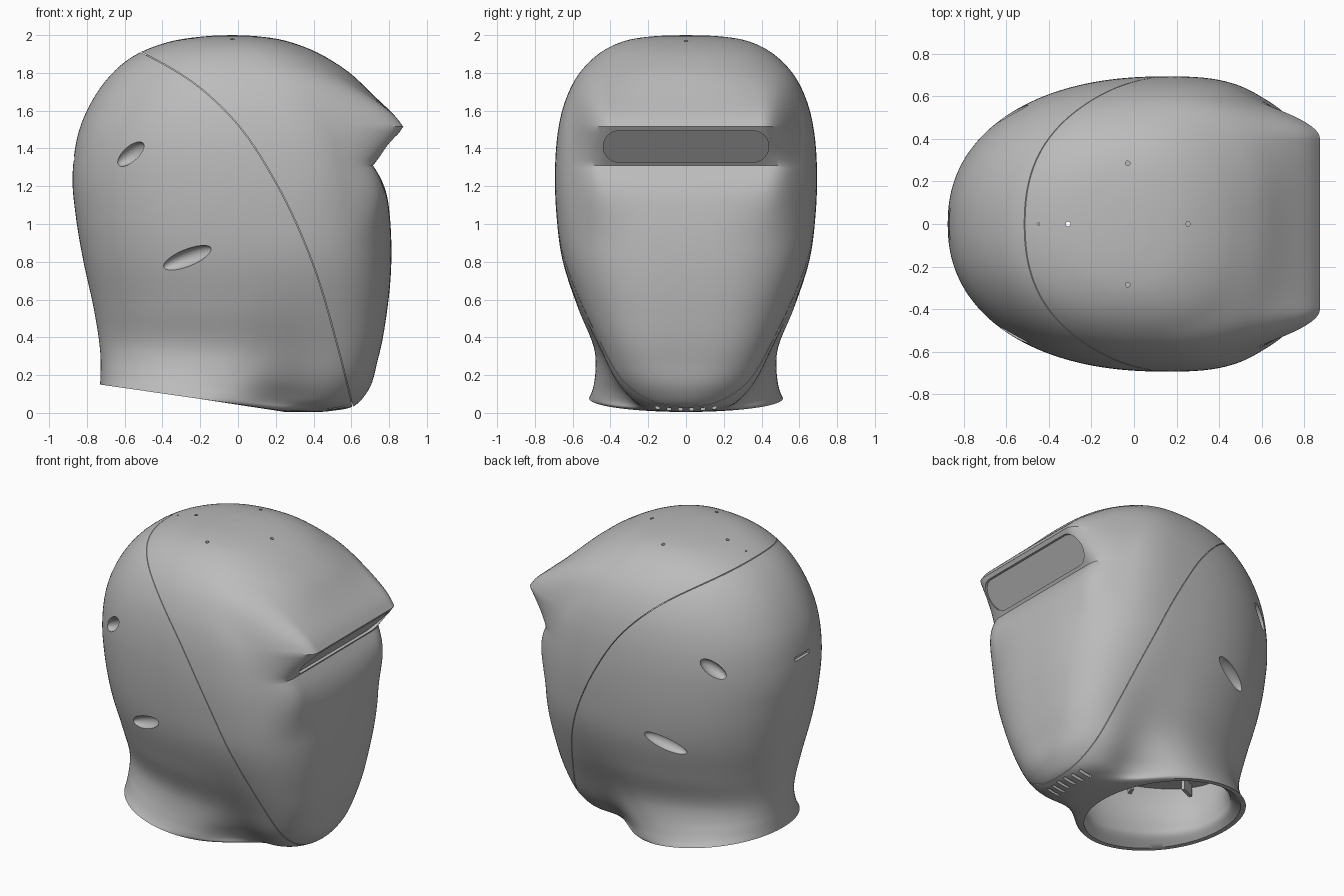
import bpy, bmesh, math
from mathutils import Vector, Matrix
from mathutils.bvhtree import BVHTree

if "Cube" in bpy.data.objects:
    bpy.data.objects.remove(bpy.data.objects["Cube"])

GREY = (0.5, 0.5, 0.5, 1)
grey = bpy.data.materials.new("shell grey")
grey.use_nodes = True
grey.diffuse_color = GREY
grey.node_tree.nodes["Principled BSDF"].inputs["Base Color"].default_value = GREY


def make_object(name, bm):
    bmesh.ops.recalc_face_normals(bm, faces=bm.faces)
    mesh = bpy.data.meshes.new(name)
    bm.to_mesh(mesh)
    bm.free()
    mesh.materials.append(grey)
    obj = bpy.data.objects.new(name, mesh)
    bpy.context.collection.objects.link(obj)
    return obj


def smooth(a, b, v):
    t = min(max((v - a) / (b - a), 0), 1)
    return t * t * (3 - 2 * t)


def spline(rows, steps):
    """Smooth curve through rows, spaced by the distance in their first five values."""
    rows = [Vector(r) for r in rows]
    h = [Vector((q - p)[:5]).length for p, q in zip(rows, rows[1:])]
    d = [(q - p) / s for p, q, s in zip(rows, rows[1:], h)]
    m = [d[0]] + [(d[i - 1] * h[i] + d[i] * h[i - 1]) / (h[i - 1] + h[i])
                  for i in range(1, len(d))] + [d[-1]]
    out = []
    for i, s in enumerate(h):
        for k in range(steps):
            t = k / steps
            e = t * t * (3 - 2 * t)
            out.append(rows[i] * (1 - e) + rows[i + 1] * e
                       + (m[i] * (t * (1 - t) ** 2) - m[i + 1] * (t * t * (1 - t))) * s)
    return out + [rows[-1]]


# Helmet sections: front x, front z, back x, back z, half width, widest x,
# front squareness, pinch between jaw and neck
ROWS = [
    (-.02, 2.0, -.04, 2.0, .01, -.03, 2, 0),
    (.10, 1.994, -.17, 1.994, .17, -.02, 2.1, 0),
    (.27, 1.965, -.37, 1.963, .34, 0, 2.3, 0),
    (.48, 1.875, -.58, 1.872, .495, .04, 2.4, 0),
    (.62, 1.77, -.695, 1.765, .585, .09, 2.5, 0),
    (.705, 1.62, -.79, 1.62, .65, .12, 2.6, 0),
    (.738, 1.515, -.835, 1.515, .674, .13, 2.75, 0),
    (.765, 1.31, -.873, 1.31, .693, .14, 2.9, 0),
    (.78, 1.22, -.876, 1.22, .694, .15, 2.9, 0),
    (.803, 1.05, -.86, 1.05, .686, .15, 2.9, 0),
    (.812, .81, -.82, .81, .654, .15, 2.9, 0),
    (.79, .545, -.765, .56, .574, .12, 3, .02),
    (.74, .28, -.733, .36, .488, .06, 3, .09),
    (.69, .12, -.727, .28, .484, -.03, 2.4, .2),
    (.62, .04, -.727, .235, .49, -.1, 2.1, .28),
    (.49, .01, -.728, .195, .499, -.15, 2, .27),
    (.28, .005, -.73, .15, .513, -.22, 2, 0),
]
SEGS = 160


def brow_offset(z):
    """How far the middle of the face stands off the round head."""
    if z > 1.515:
        return .137 * max(1 - (z - 1.515) / .36, 0) ** 1.25
    if z > 1.31:
        return -.05 + .187 * (z - 1.31) / .205
    return -.05 * max((z - 1.1) / .21, 0) ** 2


def inset_rows(t):
    rows = []
    for i, (f, fz, b, bz, w, c, n, pinch) in enumerate(ROWS):
        last = i == len(ROWS) - 1
        s = t * .45 if last else t
        drop = t * .85 * smooth(1.3, 1.9, fz)
        lift = t * .65 if fz < .15 and not last else 0
        rows.append((max(f - s, c + .005), fz - drop + lift, min(b + s, c - .005), bz - drop,
                     max(w - s, .005), c, n, pinch))
    return rows


def ring_points(row, with_brow):
    f, fz, b, bz, w, c, n, pinch = row
    back_n = 2.05 + .17 * smooth(.3, 1, fz)
    pts = []
    for k in range(SEGS):
        a = 2 * math.pi * k / SEGS
        ca, sa = math.cos(a), math.sin(a)
        e = 2 / (n if ca > 0 else back_n)
        x = c + (f - c if ca > 0 else c - b) * math.copysign(abs(ca) ** e, ca)
        y = w * math.copysign(abs(sa) ** e, sa)
        y *= 1 - pinch * math.exp(-((x - .3) / .2) ** 2)
        z = bz + (fz - bz) * (x - b) / (f - b)
        if with_brow and ca > 0:
            active = smooth(.88, 1.31, fz) * (1 - smooth(1.55, 1.87, fz))
            mask = 1 - smooth(.4, .62, abs(y))
            x += (f + brow_offset(fz) - x) * mask * active
        pts.append((x, y, z))
    return pts


def loft(loops):
    """Closed skin through a list of rings."""
    bm = bmesh.new()
    rings = [[bm.verts.new(p) for p in loop] for loop in loops]
    for p, q in zip(rings, rings[1:]):
        for k in range(SEGS):
            j = (k + 1) % SEGS
            bm.faces.new((p[k], p[j], q[j], q[k]))
    bm.faces.new(rings[0])
    bm.faces.new(rings[-1])
    return bm


def prism(bm, outline, offset):
    """Closed prism from an outline to its copy moved by offset."""
    a = [bm.verts.new(p) for p in outline]
    b = [bm.verts.new(Vector(p) + Vector(offset)) for p in outline]
    bm.faces.new(a)
    bm.faces.new(b[::-1])
    for k in range(len(a)):
        j = (k + 1) % len(a)
        bm.faces.new((a[k], b[k], b[j], a[j]))


def pill(half_y, half_z, zc, x_of_z):
    pts = []
    for side in (1, -1):
        for k in range(17):
            a = math.pi * (k / 16 - .5)
            y = side * (half_y - half_z + half_z * math.cos(a))
            z = zc + side * half_z * math.sin(a)
            pts.append((x_of_z(z), y, z))
    return pts


def cut(target, cutter):
    cutter.hide_render = True
    mod = target.modifiers.new("cut", "BOOLEAN")
    mod.operation, mod.solver, mod.object = "DIFFERENCE", "EXACT", cutter
    bpy.context.view_layer.objects.active = target
    bpy.ops.object.modifier_apply(modifier=mod.name)
    bpy.data.objects.remove(cutter)


# Hollow shell: outer skin down to the neck rim, then the lining back up
outer = [ring_points(r, True) for r in spline(ROWS, 7)]
lining = [ring_points(r, False) for r in spline(inset_rows(.07), 3)]
shell = make_object("helmet_shell", loft(outer + lining[::-1]))
surface = BVHTree.FromPolygons([v.co for v in shell.data.vertices],
                               [p.vertices[:] for p in shell.data.polygons])

# Shallow panel seam between the face shell and the rear shell
path = spline([(-.62, 1.96), (-.51, 1.908), (-.2, 1.72), (0, 1.525), (.2, 1.22),
               (.4, .78), (.52, .38), (.605, .04), (.625, -.05)], 8)
left, right = [], []
for i, p in enumerate(path):
    along = path[min(i + 1, len(path) - 1)] - path[max(i - 1, 0)]
    side = Vector((-along.y, 0, along.x)).normalized() * .002
    left.append(Vector((p.x, -1, p.y)) + side)
    right.append(Vector((p.x, -1, p.y)) - side)
bm = bmesh.new()
prism(bm, left + right[::-1], (0, 2, 0))
groove = make_object("seam_cutter", bm)
core = [ring_points(r, False) for r in spline(inset_rows(.022), 7)]
cut(groove, make_object("seam_core", loft(core)))
cut(shell, groove)

# Visor slot, small crown holes, chin slits and rear slot
bm = bmesh.new()
prism(bm, pill(.438, .083, 1.41, lambda z: .5), (.6, 0, 0))
for x, y, r, depth in ((-.03, .285, .011, .05), (-.03, -.285, .011, .05), (-.31, 0, .011, .5),
                       (.255, 0, .011, .05), (-.45, 0, .006, .05)):
    spot = surface.ray_cast(Vector((x, y, 3)), Vector((0, 0, -1)))[0]
    bmesh.ops.create_cone(bm, cap_ends=True, segments=16, radius1=r, radius2=r, depth=depth,
                          matrix=Matrix.Translation(spot))
for k in range(6):
    y = (k - 2.5) * .06
    bmesh.ops.create_cube(bm, size=1, matrix=Matrix.Translation((.545 - abs(y) * .2, y, .03))
                          @ Matrix.Diagonal((.09, .022, .2, 1)))
bmesh.ops.create_cube(bm, size=1, matrix=Matrix.Translation((-.88, 0, 1.345))
                      @ Matrix.Diagonal((.06, .15, .025, 1)))
cut(shell, make_object("opening_cutter", bm))

# Scooped oval vents on both sides
bm = bmesh.new()
for x, z, tilt, length, height in ((-.57, 1.37, 30, .095, .043), (-.27, .82, 24, .145, .045)):
    for s in (-1, 1):
        spot, normal, _, _ = surface.ray_cast(Vector((x, s * 2, z)), Vector((0, -s, 0)))
        a = math.radians(tilt)
        u = Vector((math.cos(a), 0, math.sin(a)))
        u = (u - normal * u.dot(normal)).normalized()
        v = normal.cross(u)
        axes = Matrix((u * length, v * height, normal * .05)).transposed().to_4x4()
        bmesh.ops.create_uvsphere(bm, u_segments=32, v_segments=16, radius=1,
                                  matrix=Matrix.Translation(spot) @ axes)
cut(shell, make_object("vent_cutter", bm))

# Visor plate set back in its slot
bm = bmesh.new()
prism(bm, pill(.446, .089, 1.41, lambda z: .69 + (z - 1.31) * .85), (-.009, 0, 0))
visor = make_object("visor_plate", bm)

# Padding ring and brackets inside the neck
bm = bmesh.new()
loops = []
for scale, z in ((.98, .5), (.72, .5), (.72, .53), (.98, .53)):
    loops.append([bm.verts.new((-.1 + .6 * scale * math.cos(a), .5 * scale * math.sin(a), z))
                  for a in (2 * math.pi * k / 64 for k in range(64))])
for p, q in zip(loops, loops[1:] + loops[:1]):
    for k in range(64):
        j = (k + 1) % 64
        bm.faces.new((p[k], p[j], q[j], q[k]))
for k in range(8):
    a = 2 * math.pi * (k + .5) / 8
    place = Matrix.Translation((-.1 + .49 * math.cos(a), .41 * math.sin(a), .47))
    bmesh.ops.create_cube(bm, size=1, matrix=place @ Matrix.Rotation(a, 4, "Z")
                          @ Matrix.Diagonal((.1, .02, .1, 1)))
ring = make_object("inner_ring", bm)

# Smooth shading with crisp edges
for obj in (shell, visor, ring):
    bpy.ops.object.select_all(action="DESELECT")
    obj.select_set(True)
    bpy.context.view_layer.objects.active = obj
    bpy.ops.object.shade_smooth_by_angle(angle=math.radians(35))
